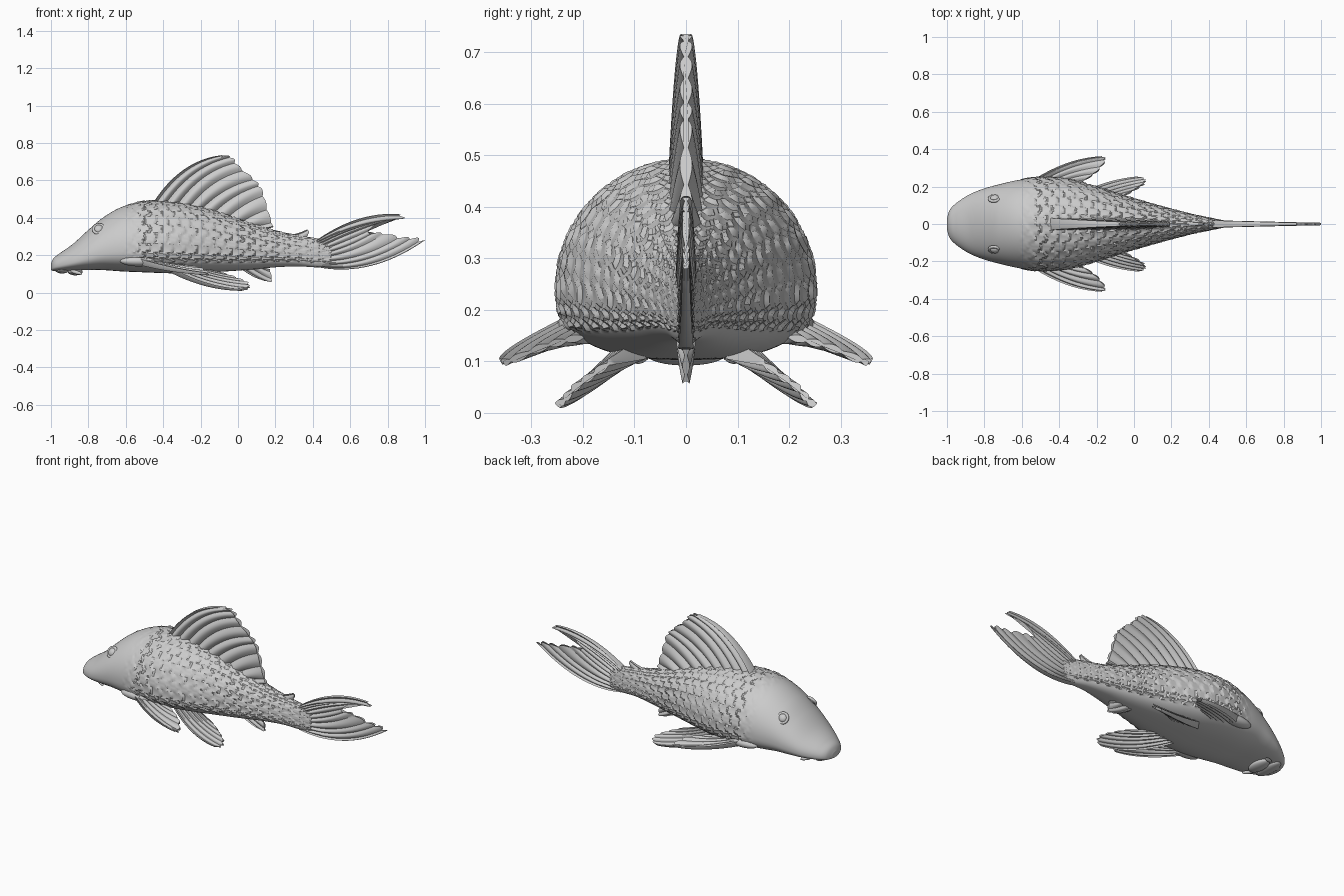
import bpy, bmesh
from math import sin, cos, pi, floor
from mathutils import Vector

if "Cube" in bpy.data.objects:
    bpy.data.objects.remove(bpy.data.objects["Cube"])


def spline(pts, t):
    """Point on a Catmull-Rom curve through pts, t in 0..1."""
    n = len(pts) - 1
    i = min(int(t * n), n - 1)
    f = t * n - i
    p = [Vector(pts[max(0, min(n, k))]) for k in (i - 1, i, i + 1, i + 2)]
    return 0.5 * (2 * p[1] + (p[2] - p[0]) * f + (2 * p[0] - 5 * p[1] + 4 * p[2] - p[3]) * f * f
                  + (3 * p[1] - p[0] - 3 * p[2] + p[3]) * f ** 3)


def loft(name, rings):
    """Skin closed rings of points and cap both ends."""
    bm = bmesh.new()
    vs = [[bm.verts.new(p) for p in r] for r in rings]
    n = len(rings[0])
    for a, b in zip(vs, vs[1:]):
        for j in range(n):
            k = (j + 1) % n
            bm.faces.new((a[j], a[k], b[k], b[j]))
    bm.faces.new(vs[0])
    bm.faces.new(vs[-1])
    bmesh.ops.recalc_face_normals(bm, faces=bm.faces)
    me = bpy.data.meshes.new(name)
    bm.to_mesh(me)
    bm.free()
    ob = bpy.data.objects.new(name, me)
    bpy.context.collection.objects.link(ob)
    return ob


# Body: x, top z, bottom z, half width
SECTIONS = [(-1.0, .155, .12, .03), (-.985, .185, .115, .075), (-.95, .212, .115, .112),
            (-.88, .262, .118, .158), (-.8, .335, .12, .19), (-.72, .402, .12, .212),
            (-.62, .458, .113, .235), (-.5, .487, .108, .25), (-.36, .485, .103, .24),
            (-.22, .462, .105, .205), (-.08, .425, .112, .16), (.06, .375, .122, .118),
            (.2, .33, .135, .08), (.32, .305, .14, .05), (.42, .288, .135, .03),
            (.5, .27, .14, .014)]
RINGS, SIDES, ROWS, PITCH = 260, 136, 30, .062


def scale_relief(x, a, w):
    """Overlapping scales, highest at their rear edge."""
    if x < -.62 or sin(a) < -.45:
        return 0
    v = (a - pi / 2) / (2 * pi) * ROWS + 100
    row = floor(v)
    f = v - row - .5
    u = x / PITCH + .5 * (row % 2) + 1.6 * f * f
    fade = min(1, (x + .62) / .1)
    return (.009 * (u - floor(u)) - .003) * fade * min(1, .25 + w / .16)


rings = []
for i in range(RINGS):
    x, zt, zb, w = spline(SECTIONS, i / (RINGS - 1))
    zm = zb + .35 * (zt - zb)
    ring = []
    for j in range(SIDES):
        a = 2 * pi * j / SIDES
        c, s = cos(a), sin(a)
        if s >= 0:
            y, z = w * c, zm + (zt - zm) * s
        else:
            y = w * abs(c) ** .75 * (1 if c > 0 else -1)
            z = zm - (zm - zb) * abs(s) ** .75
        d = scale_relief(x, a, w)
        ring.append((x, y + d * c, z + d * s))
    rings.append(ring)
loft("body", rings)


def fin(name, root, tip, normal, thick, rays, bow0=(0, 0, 0), bow1=(0, 0, 0), side=1):
    """Ribbed fin: rays run from the root rail to the tip rail, bowing along the way."""
    nu, nv = rays * 8, 18
    nrm, b0, b1 = Vector(normal).normalized(), Vector(bow0), Vector(bow1)
    rings = []
    for k in range(nv + 1):
        v = k / nv
        front, back = [], []
        for i in range(nu + 1):
            u = i / nu
            ridge = abs(cos(pi * rays * u))
            r, t = spline(root, u), spline(tip, u)
            vv = v * (1 - .04 * (1 - ridge))
            p = r.lerp(t, vv) + b0.lerp(b1, u) * 4 * vv * (1 - vv)
            h = thick * (1 - .65 * v) * (.35 + .65 * ridge)
            if i in (0, nu):
                h *= .5
            for lst, sg in ((front, 1), (back, -1)):
                q = p + nrm * h * sg
                lst.append((q.x, q.y * side, q.z))
        rings.append(front + back[::-1])
    return loft(name, rings)


# Fins on the centre line
fin("dorsal_fin", [(-.46, 0, .47), (-.2, 0, .44), (.08, 0, .34)],
    [(-.08, 0, .735), (-.03, 0, .725), (.01, 0, .675), (.09, 0, .605), (.13, 0, .55),
     (.16, 0, .445), (.19, 0, .35)],
    (0, 1, 0), .034, 9, (-.02, 0, .055), (0, 0, -.005))
fin("tail_fin", [(.42, 0, .28), (.42, 0, .21), (.42, 0, .137)],
    [(.87, 0, .418), (.89, 0, .395), (.8, 0, .388), (.73, 0, .36), (.7, 0, .318),
     (.77, 0, .322), (.87, 0, .3), (.95, 0, .296), (1, 0, .28)],
    (0, 1, 0), .02, 10, (0, 0, .045), (0, 0, -.066))
fin("adipose_fin", [(.24, 0, .305), (.36, 0, .27)],
    [(.37, 0, .338), (.38, 0, .325), (.365, 0, .285)], (0, 1, 0), .014, 2, (0, 0, -.008))
fin("anal_fin", [(0, 0, .14), (.12, 0, .14)],
    [(.14, 0, .063), (.18, 0, .058), (.18, 0, .09), (.17, 0, .125)], (0, 1, 0), .02, 3,
    (0, 0, -.01))


def ellipsoid(name, loc, scale):
    bpy.ops.mesh.primitive_uv_sphere_add(segments=32, ring_count=16, location=loc)
    ob = bpy.context.object
    ob.name, ob.scale = name, scale
    return ob


# Paired fins, shoulders, eyes and barbels
for side, tag in ((1, "left"), (-1, "right")):
    fin("pectoral_fin_" + tag, [(-.58, .2, .18), (-.42, .17, .15)],
        [(-.17, .36, .1), (-.15, .343, .1), (-.19, .285, .125), (-.26, .235, .14),
         (-.34, .19, .15)],
        (0, .45, .9), .022, 6, (0, .035, -.012), (0, 0, 0), side)
    fin("pelvic_fin_" + tag, [(-.37, .11, .125), (-.2, .09, .12)],
        [(.02, .25, .014), (.06, .238, .024), (.055, .215, .05), (0, .18, .075),
         (-.07, .145, .1)],
        (0, .7, .7), .022, 6, (0, .025, -.026), (0, 0, 0), side)
    ellipsoid("fin_shoulder_" + tag, (-.53, side * .215, .168), (.1, .036, .028))
    out = Vector((-.15, side * .8, .55))
    turn = out.to_track_quat('Z', 'Y').to_euler()
    eye = ellipsoid("eye_" + tag, (-.745, side * .138, .34), (.024, .024, .016))
    eye.rotation_euler = turn
    bpy.ops.mesh.primitive_torus_add(major_segments=32, minor_segments=12, major_radius=.028,
                                     minor_radius=.008, location=(-.745, side * .138, .34),
                                     rotation=turn)
    bpy.context.object.name = "eye_rim_" + tag
    barbel = ellipsoid("barbel_" + tag, (-.865, side * .085, .108), (.035, .01, .01))
    barbel.rotation_euler = (0, .25, side * .4)

# Sucker mouth under the snout
ellipsoid("upper_lip", (-.94, 0, .118), (.036, .09, .016))
ellipsoid("lower_lip", (-.87, 0, .112), (.04, .075, .02))

# Smooth shading that keeps scale and fin edges crisp
bpy.ops.object.select_all(action='SELECT')
bpy.context.view_layer.objects.active = bpy.data.objects["body"]
bpy.ops.object.shade_smooth_by_angle(angle=.6)
